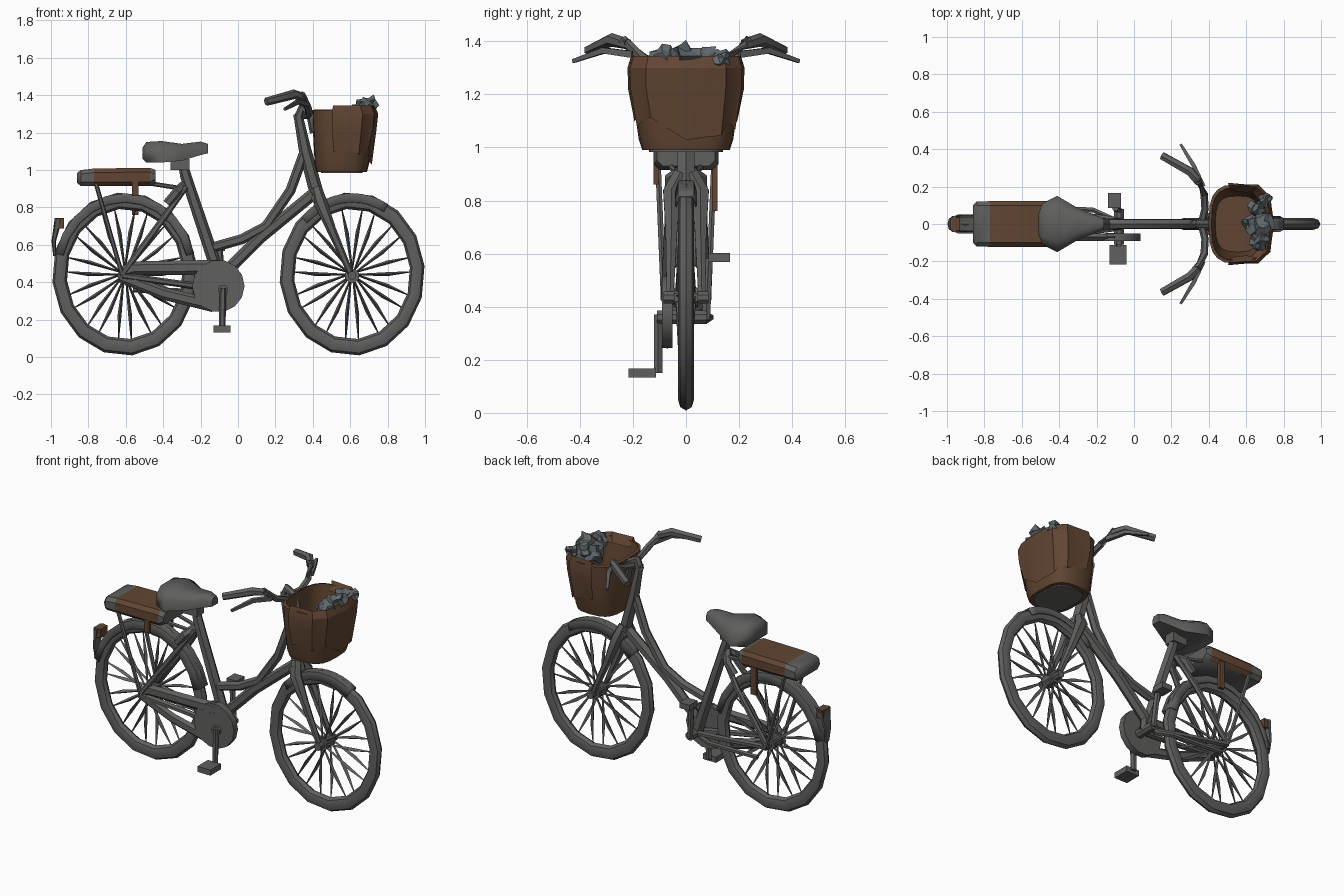
import bpy, bmesh, math, random
from mathutils import Vector

random.seed(4)
cube = bpy.data.objects.get("Cube")
if cube:
    bpy.data.objects.remove(cube, do_unlink=True)


def material(name, rgb):
    m = bpy.data.materials.new(name)
    m.use_nodes = True
    m.diffuse_color = (*rgb, 1)
    bsdf = next(n for n in m.node_tree.nodes if n.type == "BSDF_PRINCIPLED")
    bsdf.inputs["Base Color"].default_value = (*rgb, 1)
    return m


GREY = material("metal grey", (0.115, 0.117, 0.112))
BROWN = material("leather brown", (0.12, 0.06, 0.033))
BLUE = material("flower grey blue", (0.12, 0.14, 0.15))


def finish(name, bm, mats, angle=40):
    bmesh.ops.recalc_face_normals(bm, faces=bm.faces)
    mesh = bpy.data.meshes.new(name)
    bm.to_mesh(mesh)
    bm.free()
    ob = bpy.data.objects.new(name, mesh)
    bpy.context.collection.objects.link(ob)
    for m in mats:
        mesh.materials.append(m)
    bpy.ops.object.select_all(action="DESELECT")
    ob.select_set(True)
    bpy.context.view_layer.objects.active = ob
    bpy.ops.object.shade_smooth_by_angle(angle=math.radians(angle))
    return ob


def skin(bm, rings, closed=True, caps=(True, True), loop=False):
    """Bridge a row of matching rings with quads."""
    rows = [[bm.verts.new(p) for p in ring] for ring in rings]
    n = len(rows[0])
    pairs = list(zip(rows, rows[1:])) + ([(rows[-1], rows[0])] if loop else [])
    for a, b in pairs:
        for i in range(n if closed else n - 1):
            j = (i + 1) % n
            bm.faces.new((a[i], a[j], b[j], b[i]))
    for row, cap in zip((rows[0], rows[-1]), caps):
        if closed and cap and not loop:
            bm.faces.new(row)


def tube(bm, pts, radii, sides=6, flat=1.0):
    """Sweep a polygon along points; flat squashes it sideways."""
    pts = [Vector(p) for p in pts]
    if not isinstance(radii, (list, tuple)):
        radii = [radii] * len(pts)
    rings = []
    for i, (p, r) in enumerate(zip(pts, radii)):
        d = (pts[min(i + 1, len(pts) - 1)] - pts[max(i - 1, 0)]).normalized()
        side = Vector((0, 1, 0)) if abs(d.y) < 0.8 else Vector((0, 0, 1))
        u = (side - d * side.dot(d)).normalized()
        v = d.cross(u)
        turn = [2 * math.pi * (k + 0.5) / sides for k in range(sides)]
        rings.append([p + u * r * flat * math.cos(t) + v * r * math.sin(t) for t in turn])
    skin(bm, rings)


def tubes(name, paths, mat=GREY, sides=6, flat=1.0):
    bm = bmesh.new()
    for pts, radii in paths:
        tube(bm, pts, radii, sides, flat)
    return finish(name, bm, [mat])


def mirrored(pts):
    return [(x, -y, z) for x, y, z in pts]


def both(paths):
    return paths + [(mirrored(p), r) for p, r in paths]


def box(name, centre, size, mat=GREY):
    bm = bmesh.new()
    bmesh.ops.create_cube(bm, size=1)
    for v in bm.verts:
        v.co = Vector(centre) + Vector(a * b for a, b in zip(v.co, size))
    return finish(name, bm, [mat])


def on_wheel(cx, t, rad, y):
    """Point on the slightly narrow wheel ellipse."""
    return Vector((cx + 0.89 * rad * math.cos(t), y, 0.444 + rad * math.sin(t)))


def wheel(side, cx):
    bm = bmesh.new()
    section = [2 * math.pi * k / 8 for k in range(8)]
    skin(bm, [[on_wheel(cx, 2 * math.pi * i / 16 + 0.1, 0.393 + 0.044 * math.cos(s),
                        0.031 * math.sin(s)) for s in section] for i in range(16)], loop=True)
    finish(side + "_tyre", bm, [GREY])
    bm = bmesh.new()
    for i in range(22):
        t = 2 * math.pi * i / 22
        y = 0.035 if i % 2 else -0.035
        tube(bm, [on_wheel(cx, t + y * 5, 0.02, y), on_wheel(cx, t, 0.22, y * 0.5),
                  on_wheel(cx, t - y, 0.36, 0)], [0.005, 0.012, 0.003], 3)
    finish(side + "_spokes", bm, [GREY])
    tubes(side + "_hub", [([(cx, -0.085, 0.435), (cx, 0.085, 0.435)], 0.024),
                          ([(cx, -0.045, 0.435), (cx, 0.045, 0.435)], 0.04)], sides=8)


def fender(name, cx, start, end, half):
    bm = bmesh.new()
    prof = [(-half, 0.385), (-half * 0.7, 0.432), (half * 0.7, 0.432), (half, 0.385)]
    arc = [math.radians(start + (end - start) * i / 10) for i in range(11)]
    skin(bm, [[on_wheel(cx, t, r, y) for y, r in prof] for t in arc], closed=False)
    ob = finish(name, bm, [GREY])
    mod = ob.modifiers.new("thickness", "SOLIDIFY")
    mod.thickness = 0.008


wheel("front", 0.61)
wheel("rear", -0.605)
fender("front_fender", 0.61, 60, 135, 0.042)
fender("rear_fender", -0.605, 15, 165, 0.052)

# Frame tubes
tubes("seat_tube", [([(-0.30, 0, 1.06), (-0.28, 0, 0.97), (-0.13, 0, 0.52), (-0.08, 0, 0.36)],
                     [0.024, 0.03, 0.034, 0.036])])
tubes("head_tube", [([(0.32, 0, 1.30), (0.36, 0, 1.10), (0.43, 0, 0.84)], [0.024, 0.034, 0.038])])
tubes("upper_tube", [([(0.36, 0, 1.11), (0.28, 0, 0.89), (0.15, 0, 0.70), (0.02, 0, 0.63),
                       (-0.14, 0, 0.585)], 0.027)])
tubes("down_tube", [([(0.40, 0, 0.87), (0.12, 0, 0.64), (-0.08, 0, 0.44), (-0.08, 0, 0.36)], 0.032)])
tubes("rear_stays", both([
    ([(-0.28, 0.03, 0.91), (-0.40, 0.065, 0.74), (-0.62, 0.08, 0.44)], 0.017),
    ([(-0.62, 0.08, 0.435), (-0.30, 0.05, 0.39), (-0.08, 0.02, 0.36)], 0.018)]))
tubes("front_fork", both([([(0.42, 0.02, 0.90), (0.44, 0.055, 0.83), (0.50, 0.055, 0.68),
                            (0.61, 0.06, 0.43)], [0.03, 0.036, 0.025, 0.015])]))
tubes("fork_crown", [([(0.425, -0.06, 0.85), (0.425, 0.06, 0.85)], 0.035)])
tubes("wheel_lock", both([([(-0.29, 0.0, 0.92), (-0.33, 0.06, 0.88), (-0.38, 0.06, 0.82)], 0.024)]))
tubes("side_stand", [([(-0.12, 0.03, 0.35), (-0.22, 0.075, 0.35), (-0.56, 0.09, 0.36)], 0.015)])

# Chain guard with an open slot
tubes("chain_guard_disc", [([(-0.105, -0.09, 0.38), (-0.105, -0.05, 0.38)], 0.14)], sides=14)
tubes("chain_guard_arms", [
    ([(-0.63, -0.07, 0.45), (-0.56, -0.07, 0.475), (-0.10, -0.07, 0.48)], [0.03, 0.036, 0.04]),
    ([(-0.63, -0.07, 0.43), (-0.40, -0.07, 0.34), (-0.13, -0.07, 0.275)], [0.03, 0.033, 0.035])],
    flat=0.6)

# Cranks and pedals
tubes("crank_axle", [([(-0.08, -0.11, 0.36), (-0.08, 0.08, 0.36)], 0.028)], sides=8)
tubes("cranks", [([(-0.08, -0.105, 0.37), (-0.085, -0.105, 0.15)], 0.018),
                 ([(-0.08, 0.075, 0.35), (-0.10, 0.085, 0.58)], 0.018)])
box("right_pedal", (-0.085, -0.165, 0.15), (0.09, 0.105, 0.035))
box("left_pedal", (-0.105, 0.125, 0.585), (0.07, 0.08, 0.035))

# Handlebar, grips and brake levers
tubes("handlebar", both([([(0.36, 0, 1.29), (0.38, 0.08, 1.30), (0.375, 0.16, 1.335),
                           (0.34, 0.24, 1.405)], 0.02)]))
tubes("grips", both([([(0.35, 0.22, 1.39), (0.30, 0.28, 1.405), (0.15, 0.365, 1.365)],
                      [0.022, 0.026, 0.022])]))
tubes("brake_levers", both([([(0.37, 0.20, 1.35), (0.32, 0.31, 1.365), (0.25, 0.425, 1.325)],
                             [0.018, 0.016, 0.01])]), sides=4)
tubes("stem", [([(0.32, 0, 1.27), (0.34, 0, 1.33), (0.39, 0, 1.30), (0.41, 0, 1.20)], 0.026)])

# Saddle: stations of x, half width, bottom, top
bm = bmesh.new()
rings = []
for x, w, lo, hi in [(-0.51, 0.06, 1.06, 1.12), (-0.49, 0.11, 1.04, 1.15), (-0.41, 0.15, 1.04, 1.155),
                     (-0.30, 0.085, 1.05, 1.14), (-0.20, 0.045, 1.08, 1.152), (-0.16, 0.028, 1.09, 1.14)]:
    mid = lo + (hi - lo) * 0.65
    rings.append([(x, -w, lo), (x, -w, mid), (x, -w * 0.6, hi), (x, w * 0.6, hi), (x, w, mid), (x, w, lo)])
skin(bm, rings)
finish("saddle", bm, [GREY], 60)
box("saddle_clamp", (-0.31, 0, 1.03), (0.1, 0.07, 0.06))

# Rear carrier pad with a brown middle
bm = bmesh.new()
rings = []
for x, w, lo, hi in [(-0.86, 0.10, 0.93, 0.985), (-0.84, 0.12, 0.915, 1.0), (-0.77, 0.122, 0.915, 1.008),
                     (-0.47, 0.122, 0.915, 1.012), (-0.44, 0.11, 0.93, 1.0)]:
    c = 0.022
    rings.append([(x, -w + c, lo), (x, -w, lo + c), (x, -w, hi - c), (x, -w + c, hi),
                  (x, w - c, hi), (x, w, hi - c), (x, w, lo + c), (x, w - c, lo)])
skin(bm, rings)
bm.normal_update()
for f in bm.faces:
    f.material_index = int(-0.76 < f.calc_center_median().x < -0.48 and f.calc_center_median().z > 0.92)
finish("carrier_pad", bm, [GREY, BROWN])
tubes("carrier_struts", both([([(-0.76, 0.105, 0.93), (-0.62, 0.085, 0.44)], 0.012),
                              ([(-0.48, 0.06, 0.93), (-0.29, 0.03, 0.90)], 0.012)]))
box("right_strap", (-0.55, -0.113, 0.90), (0.035, 0.02, 0.08), BROWN)
box("left_strap", (-0.55, 0.108, 0.85), (0.035, 0.02, 0.18), BROWN)
box("rear_reflector", (-0.955, 0, 0.715), (0.05, 0.07, 0.055), BROWN)
tubes("mud_flap", [([(-0.96, 0, 0.74), (-0.985, 0, 0.62), (-0.98, 0, 0.54)], [0.02, 0.012, 0.008])], flat=2.5)


def outline(cx, rx, ry, z, n=20, start=0.0, sweep=2 * math.pi, fold=0.0):
    """Rounded rectangle, with optional cloth folds."""
    pts = []
    for i in range(n):
        t = start + sweep * i / (n if sweep > 6 else n - 1)
        c, s = math.cos(t), math.sin(t)
        k = 1 + fold * (-1) ** i
        pts.append((cx + rx * k * math.copysign(abs(c) ** 0.65, c),
                    ry * k * math.copysign(abs(s) ** 0.65, s), z))
    return pts


# Basket: open tapered bag
bm = bmesh.new()
skin(bm, [outline(0.555, 0.135, 0.165, 0.99), outline(0.555, 0.145, 0.178, 1.03),
          outline(0.56, 0.16, 0.205, 1.22), outline(0.562, 0.163, 0.212, 1.32),
          outline(0.562, 0.148, 0.195, 1.325), outline(0.56, 0.14, 0.185, 1.2),
          outline(0.555, 0.12, 0.15, 1.01)])
finish("basket", bm, [BROWN])
bm = bmesh.new()
skin(bm, [outline(0.555, 0.11, 0.14, 0.983), outline(0.555, 0.11, 0.14, 0.992)])
finish("basket_base", bm, [GREY])

# Creased cloth over the front rim
bm = bmesh.new()
arc = dict(n=13, start=-1.75, sweep=3.5)
hem = [(x, y, z - random.uniform(0, 0.1)) for x, y, z in outline(0.56, 0.152, 0.192, 1.12, fold=0.02, **arc)]
skin(bm, [hem, outline(0.562, 0.172, 0.212, 1.22, fold=0.04, **arc),
          outline(0.565, 0.18, 0.217, 1.30, fold=0.025, **arc),
          outline(0.562, 0.165, 0.205, 1.345, fold=0.02, **arc),
          outline(0.56, 0.13, 0.175, 1.29, fold=0.03, **arc)], closed=False)
finish("basket_cloth", bm, [BROWN], 25)

# Crumpled flowers at the front of the basket
for i, (x, y, z, r) in enumerate([(0.67, -0.09, 1.33, 0.05), (0.69, 0, 1.345, 0.055),
                                  (0.66, 0.08, 1.325, 0.05), (0.70, 0.13, 1.335, 0.035),
                                  (0.64, 0.0, 1.29, 0.06)]):
    bm = bmesh.new()
    bmesh.ops.create_icosphere(bm, subdivisions=2, radius=r)
    for v in bm.verts:
        v.co = v.co * random.uniform(0.6, 1.3) + Vector((x, y, z))
    finish("flower_" + str(i + 1), bm, [BLUE], 20)
